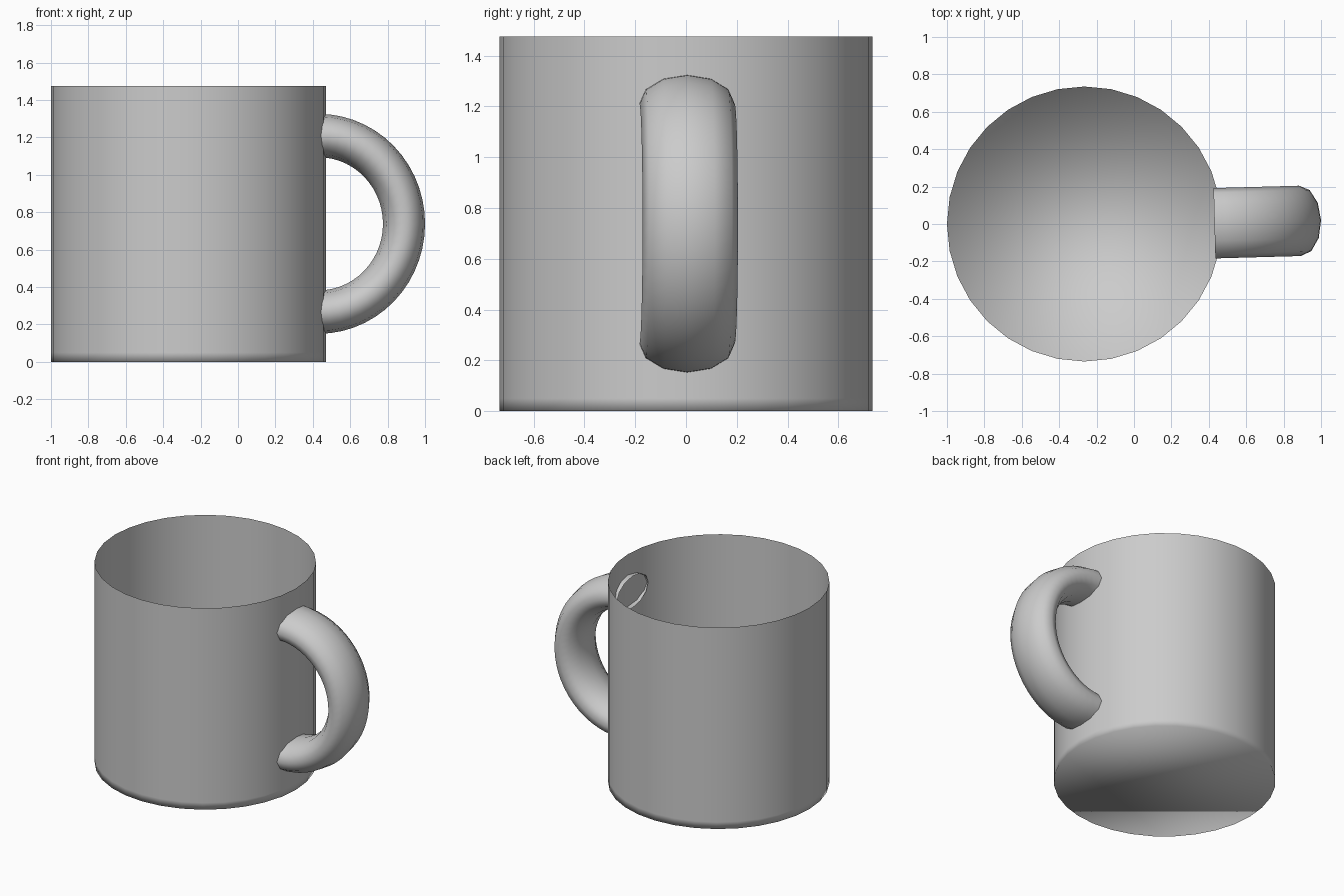
import bpy, bmesh
from math import sin, cos, pi, radians
from mathutils import Matrix

if "Cube" in bpy.data.objects:
    bpy.data.objects.remove(bpy.data.objects["Cube"])


def make_object(name, bm):
    bmesh.ops.recalc_face_normals(bm, faces=bm.faces[:])
    for f in bm.faces:
        f.smooth = True
    mesh = bpy.data.meshes.new(name)
    bm.to_mesh(mesh)
    bm.free()
    obj = bpy.data.objects.new(name, mesh)
    bpy.context.collection.objects.link(obj)
    return obj


def skin(bm, rings, closed=True):
    """Join consecutive rings of points with quads."""
    rings = [[bm.verts.new(p) for p in r] for r in rings]
    for a, b in zip(rings, rings[1:]):
        n = len(a)
        for i in range(n):
            j = (i + 1) % n
            bm.faces.new((a[i], a[j], b[j], b[i]))
    return rings


# Thin open cup with a support loop just above its base
CX, R, H, SIDES = -0.265, 0.735, 1.475, 32
bm = bmesh.new()
rings = skin(bm, [[(CX + R * cos(2 * pi * i / SIDES), R * sin(2 * pi * i / SIDES), z)
                   for i in range(SIDES)] for z in (0, 0.05, H)])
bm.faces.new(rings[0][::-1])
cup = make_object("mug_body", bm)

# Half-ring handle with a wide oval section and open ends inside the cup
ARC, SECTION = 28, 12
bm = bmesh.new()
path = []
for k in range(ARC + 1):
    a = -pi / 2 + pi * k / ARC
    ring = []
    for i in range(SECTION):
        t = 2 * pi * i / SECTION
        r = 0.472 + 0.116 * cos(t)
        ring.append((0.97 * r * cos(a), 0.188 * sin(t), r * sin(a)))
    path.append(ring)
skin(bm, path)
bm.transform(Matrix.Translation((0.43, 0.004, 0.738)) @ Matrix.Rotation(radians(1.6), 4, 'Z'))
handle = make_object("handle", bm)
